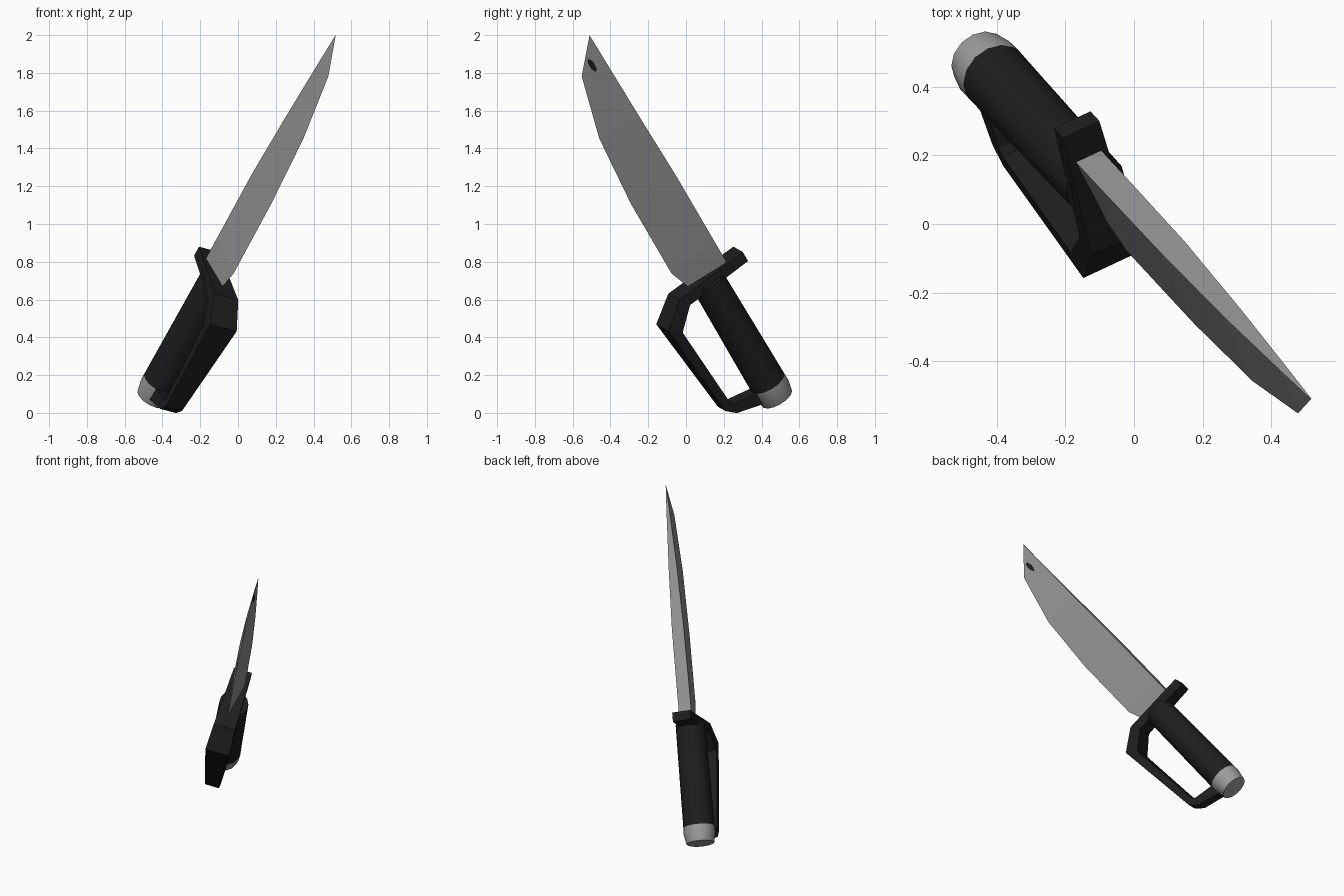
import bpy, bmesh, math
from mathutils import Vector, Matrix

if "Cube" in bpy.data.objects:
    bpy.data.objects.remove(bpy.data.objects["Cube"])

# Local frame: x = towards the cutting edge, y = thickness, z = along the knife
D = Vector((0.4246, -0.4619, 0.780)).normalized()
N = Vector((0.879, 0.411, -0.2345))
N = (N - D * N.dot(D)).normalized()
E = N.cross(D)
ORIGIN = Vector((-0.1326, 0.124, 0.6795))
FRAME = Matrix.Translation(ORIGIN) @ Matrix((E, N, D)).transposed().to_4x4()


def material(name, rgb):
    m = bpy.data.materials.new(name)
    m.diffuse_color = (*rgb, 1)
    m.use_nodes = True
    m.node_tree.nodes["Principled BSDF"].inputs["Base Color"].default_value = m.diffuse_color
    return m


steel = material("blade steel", (0.29, 0.29, 0.295))
cap_metal = material("pommel metal", (0.33, 0.33, 0.33))
black = material("black grip", (0.013, 0.013, 0.013))


def loft(name, sections, mat, smooth=False):
    """Skin a list of closed cross-sections and cap both ends."""
    bm = bmesh.new()
    rings = [[bm.verts.new(p) for p in s] for s in sections]
    n = len(rings[0])
    for r, s in zip(rings, rings[1:]):
        for i in range(n):
            j = (i + 1) % n
            bm.faces.new((r[i], r[j], s[j], s[i]))
    bm.faces.new(rings[0][::-1])
    bm.faces.new(rings[-1])
    bmesh.ops.recalc_face_normals(bm, faces=bm.faces)
    bm.transform(FRAME)
    me = bpy.data.meshes.new(name)
    bm.to_mesh(me)
    bm.free()
    me.materials.append(mat)
    ob = bpy.data.objects.new(name, me)
    bpy.context.collection.objects.link(ob)
    if smooth:
        bpy.ops.object.select_all(action='DESELECT')
        ob.select_set(True)
        bpy.context.view_layer.objects.active = ob
        bpy.ops.object.shade_smooth_by_angle(angle=math.radians(35))
    return ob


def turned(name, profile, mat, sides=14):
    """Round part from (height, radius) pairs."""
    ang = [2 * math.pi * i / sides for i in range(sides)]
    return loft(name, [[(r * math.cos(t), 0.008 + r * math.sin(t), z) for t in ang]
                       for z, r in profile], mat, True)


# Blade: wedge section, (spine z, spine x, edge z, edge x, half thickness)
stations = [(0.03, -0.132, 0.03, 0.095, 0.042),
            (0.20, -0.133, 0.185, 0.147, 0.042),
            (0.64, -0.136, 0.655, 0.144, 0.040),
            (1.05, -0.131, 1.075, 0.111, 0.028),
            (1.43, -0.130, 1.43, 0.021, 0.010),
            (1.596, -0.130, 1.594, -0.128, 0.001)]
loft("blade", [[(sx, -t, sz), (sx, t, sz), (ex, 0, ez)]
               for sz, sx, ez, ex, t in stations], steel)

# Small dark mark near the blade tip
mark = [(math.cos(k * math.pi / 5), math.sin(k * math.pi / 5)) for k in range(10)]
loft("blade_mark", [[(-0.058 + 0.014 * c, y, 1.447 + 0.04 * s) for c, s in mark]
                    for y in (0.0, 0.0085)], black)

# Guard and knuckle bow: (outer z, outer x, inner z, inner x, half width)
bow = [(0.066, -0.232, 0.005, -0.232, 0.060),
       (0.066, 0.200, 0.005, 0.165, 0.072),
       (-0.040, 0.340, -0.095, 0.278, 0.080),
       (-0.630, 0.288, -0.612, 0.242, 0.048),
       (-0.680, 0.240, -0.628, 0.222, 0.048),
       (-0.735, 0.080, -0.660, 0.070, 0.045)]
loft("guard_and_bow", [[(ox, -w, oz), (ox, w, oz), (ix, w, iz), (ix, -w, iz)]
                       for oz, ox, iz, ix, w in bow], black)

# Grip and pommel
turned("grip", [(0.03, 0.095), (-0.67, 0.102)], black)
turned("pommel", [(-0.66, 0.102), (-0.70, 0.103), (-0.768, 0.090)], cap_metal)
